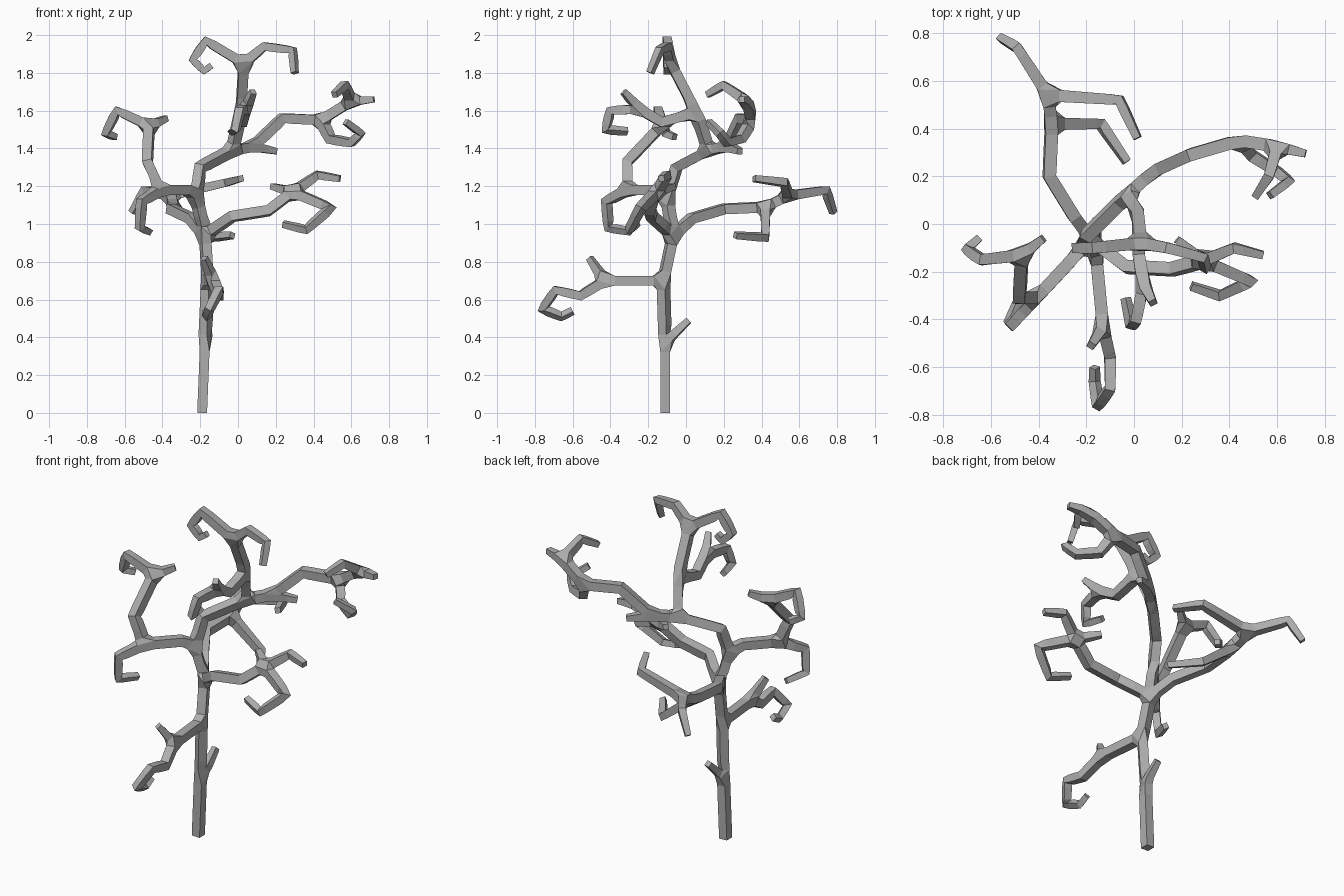
import bpy
from mathutils import Vector

# Remove the default cube
default_cube = bpy.data.objects.get("Cube")
if default_cube:
    bpy.data.objects.remove(default_cube, do_unlink=True)

# Bark material
bark = bpy.data.materials.new("grey_bark")
bark.use_nodes = True
bark_colour = (0.42, 0.42, 0.42, 1)
bark.diffuse_color = bark_colour
bark.node_tree.nodes["Principled BSDF"].inputs["Base Color"].default_value = bark_colour

# The tree is a skeleton of joined centre lines that is skinned with square limbs
joints, bones, thickness = [], [], []
LIMB, TIP = 0.026, 0.016


def grow(parent, *path, start=LIMB, end=LIMB):
    """Continue from a parent joint along a path; return the new joint numbers."""
    grown = []
    for step, point in enumerate(path, 1):
        joints.append(Vector(point))
        thickness.append(start + (end - start) * step / len(path))
        if parent is not None:
            bones.append((parent, len(joints) - 1))
        parent = len(joints) - 1
        grown.append(parent)
    return grown


def twig(parent, *path):
    """A limb that thins towards its free end."""
    return grow(parent, *path, end=TIP)


# Trunk with its small low twig
trunk = grow(None, (-.19, -.11, 0), (-.175, -.11, .37), (-.16, -.12, .7), (-.175, -.07, .94))
twig(trunk[1], (-.16, -.06, .42), (-.16, .015, .49))

# Low front limb
low_front = grow(trunk[2], (-.13, -.43, .7))
twig(low_front[-1], (-.18, -.51, .82))
twig(low_front[-1], (-.1, -.56, .62), (-.1, -.69, .65), (-.15, -.76, .55),
     (-.165, -.66, .51), (-.165, -.6, .54))

# Left limb at mid height
mid_left = grow(trunk[3], (-.03, -.18, 1.04), (.16, -.19, 1.07), (.29, -.155, 1.17))
twig(mid_left[-1], (.18, -.065, 1.2))
twig(mid_left[-1], (.42, -.1, 1.26), (.54, -.13, 1.24))
twig(mid_left[-1], (.49, -.24, 1.085), (.36, -.3, .97), (.24, -.26, 1))

# Back limb
back = grow(trunk[3], (-.25, .03, 1.03), (-.355, .2, 1.08), (-.345, .42, 1.09),
            (-.36, .54, 1.15))
twig(back[2], (-.14, .42, .93), (-.03, .26, .94))
twig(back[3], (-.06, .52, 1.22), (.015, .36, 1.24))
twig(back[3], (-.49, .74, 1.18), (-.56, .78, 1.06))

# Upper trunk
upper = grow(trunk[3], (-.22, -.1, 1.14), (-.2, -.05, 1.3), (-.03, .12, 1.39))

# Right limb with its high and low hooks
right = grow(upper[0], (-.27, -.16, 1.18), (-.41, -.31, 1.18))
right_high = grow(right[-1], (-.48, -.31, 1.33), (-.47, -.13, 1.52))
twig(right_high[-1], (-.38, -.06, 1.56))
twig(right_high[-1], (-.64, -.15, 1.6), (-.7, -.105, 1.48), (-.65, -.06, 1.46))
twig(right[-1], (-.51, -.42, 1.12), (-.52, -.41, .98), (-.47, -.29, .96))

# High left limb with its two hooks
high_left = grow(upper[-1], (.08, .22, 1.41), (.235, .29, 1.56), (.44, .35, 1.55))
twig(high_left[0], (.2, .285, 1.385))
fork = grow(high_left[-1], (.6, .325, 1.65))
twig(fork[-1], (.72, .295, 1.66))
twig(fork[-1], (.565, .2, 1.735), (.51, .115, 1.685))
twig(high_left[-1], (.49, .29, 1.45), (.6, .22, 1.43), (.65, .18, 1.48), (.57, .12, 1.54))

# Crown limb with a hook on each side
crown = grow(upper[-1], (.015, .055, 1.59), (.03, -.08, 1.85))
twig(crown[-1], (-.17, -.1, 1.97), (-.24, -.1, 1.87), (-.18, -.1, 1.81), (-.14, -.1, 1.84))
twig(crown[-1], (.14, -.1, 1.94), (.29, -.14, 1.92), (.3, -.19, 1.8))

# Front limb of the crown
crown_front = grow(crown[0], (.02, -.13, 1.54), (.04, -.25, 1.61))
twig(crown_front[-1], (.08, -.33, 1.7))
twig(crown_front[-1], (.01, -.4, 1.6), (-.01, -.425, 1.5), (-.035, -.31, 1.49))

# Skin the skeleton into one flat-faced tree
mesh = bpy.data.meshes.new("bare_tree")
mesh.from_pydata(joints, bones, [])
tree = bpy.data.objects.new("bare_tree", mesh)
bpy.context.collection.objects.link(tree)
bpy.ops.object.select_all(action="DESELECT")
bpy.context.view_layer.objects.active = tree
tree.select_set(True)
skin = tree.modifiers.new("limbs", "SKIN")
skin.branch_smoothing = 0
skin.use_smooth_shade = False
for index, vertex in enumerate(mesh.skin_vertices[0].data):
    vertex.radius = (thickness[index], thickness[index])
    vertex.use_root = index == 0
bpy.ops.object.modifier_apply(modifier=skin.name)
tree.data.materials.clear()
tree.data.materials.append(bark)
